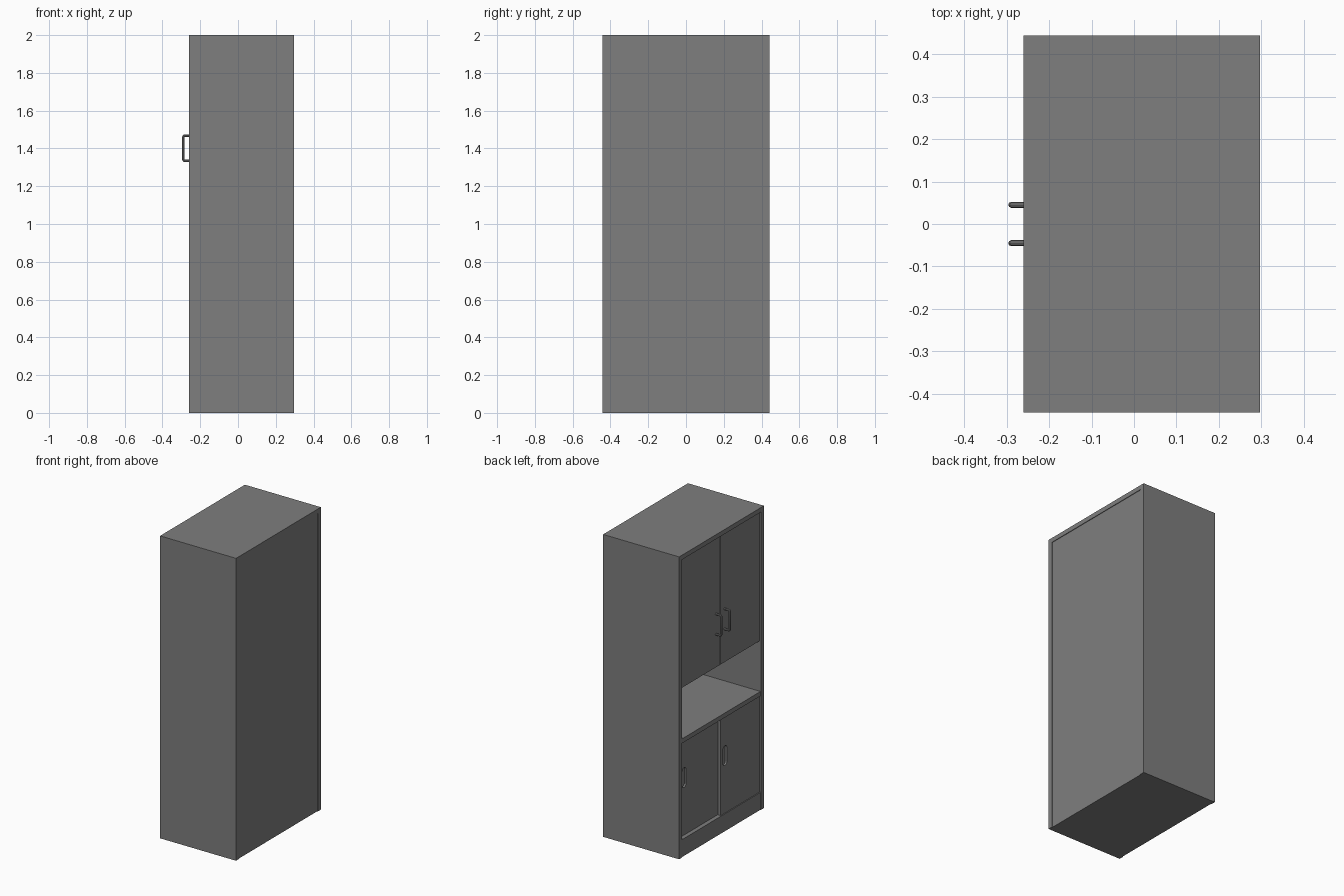
import bpy, bmesh
from mathutils import Vector

if "Cube" in bpy.data.objects:
    bpy.data.objects.remove(bpy.data.objects["Cube"])

grey = bpy.data.materials.new("mid_grey")
grey.diffuse_color = (0.21, 0.21, 0.21, 1)
grey.use_nodes = True
grey.node_tree.nodes["Principled BSDF"].inputs["Base Color"].default_value = grey.diffuse_color


def box(name, x, y, z):
    """Box from (min, max) ranges on each axis."""
    bm = bmesh.new()
    bmesh.ops.create_cube(bm, size=1)
    for v in bm.verts:
        v.co = Vector([(r[0] + r[1]) / 2 + c * (r[1] - r[0])
                       for c, r in zip(v.co, (x, y, z))])
    me = bpy.data.meshes.new(name)
    bm.to_mesh(me)
    bm.free()
    ob = bpy.data.objects.new(name, me)
    bpy.context.collection.objects.link(ob)
    me.materials.append(grey)
    return ob


# Overall sizes: the doors face -x
F, B = -0.26, 0.296      # front and rear planes
W, T = 0.443, 0.03       # half width, board thickness
IN = W - T               # inner half width
R = F + 0.01             # recessed front plane

# Carcass
box("top_board", (F, B), (-W, W), (2 - T, 2))
for s, side in ((1, "left"), (-1, "right")):
    box(side + "_side_panel", (F, B), sorted((s * IN, s * W)), (0, 2 - T))
box("back_panel", (B - 0.025, B - 0.004), (-IN, IN), (0.115, 2 - T))
box("plinth", (F + 0.004, B - 0.004), (-IN, IN), (0, 0.115))
box("niche_floor", (F + 0.004, B - 0.025), (-IN, IN), (0.752, 0.782))
box("niche_ceiling", (R + 0.02, B - 0.025), (-IN, IN), (1.117, 1.147))

# Upper hinged doors with bow handles
for s, side in ((1, "left"), (-1, "right")):
    box("upper_door_" + side, (R, R + 0.02),
        sorted((s * 0.001, s * (IN - 0.002))), (1.115, 2 - T - 0.002))
    cu = bpy.data.curves.new("handle_path", 'CURVE')
    cu.dimensions = '3D'
    cu.bevel_depth = 0.007
    cu.bevel_resolution = 2
    cu.use_fill_caps = True
    sp = cu.splines.new('POLY')
    x0, x1, c, h = R + 0.005, -0.289, 0.007, 0.067
    half = [(x0, h), (x1 + c, h), (x1 + 0.3 * c, h - 0.3 * c), (x1, h - c)]
    pts = half + [(x, -z) for x, z in reversed(half)]
    sp.points.add(len(pts) - 1)
    for p, (x, z) in zip(sp.points, pts):
        p.co = (x, s * 0.045, 1.401 + z, 1)
    tmp = bpy.data.objects.new("handle_path", cu)
    bpy.context.collection.objects.link(tmp)
    me = bpy.data.meshes.new_from_object(
        tmp.evaluated_get(bpy.context.evaluated_depsgraph_get()))
    bpy.data.objects.remove(tmp)
    me.materials.clear()
    me.materials.append(grey)
    ob = bpy.data.objects.new("handle_" + side, me)
    bpy.context.collection.objects.link(ob)
    bpy.ops.object.select_all(action='DESELECT')
    ob.select_set(True)
    bpy.context.view_layer.objects.active = ob
    bpy.ops.object.shade_smooth_by_angle()

# Lower sliding doors, one behind the other, with recessed finger pulls
for name, x, y, py in (("left", R + 0.022, (-0.03, IN), 0.345),
                       ("right", R, (-IN, -0.005), -0.05)):
    door = box("lower_door_" + name, (x, x + 0.02), y, (0.115, 0.752))
    cut = box("pull_cutter", (x - 0.01, x + 0.012),
              (py - 0.02, py + 0.02), (0.43, 0.56))
    cut.hide_render = True
    # round the four corners that run along x
    bm = bmesh.new()
    bm.from_mesh(cut.data)
    edges = [e for e in bm.edges
             if abs(e.verts[0].co.x - e.verts[1].co.x) > 0.01]
    bmesh.ops.bevel(bm, geom=edges, offset=0.018, segments=4,
                    profile=0.5, affect='EDGES')
    bm.to_mesh(cut.data)
    bm.free()
    m = door.modifiers.new("finger_pull", 'BOOLEAN')
    m.operation = 'DIFFERENCE'
    m.object = cut
    m.solver = 'EXACT'
    bpy.context.view_layer.update()
    door.data = bpy.data.meshes.new_from_object(
        door.evaluated_get(bpy.context.evaluated_depsgraph_get()))
    door.modifiers.clear()
    bpy.data.objects.remove(cut)
